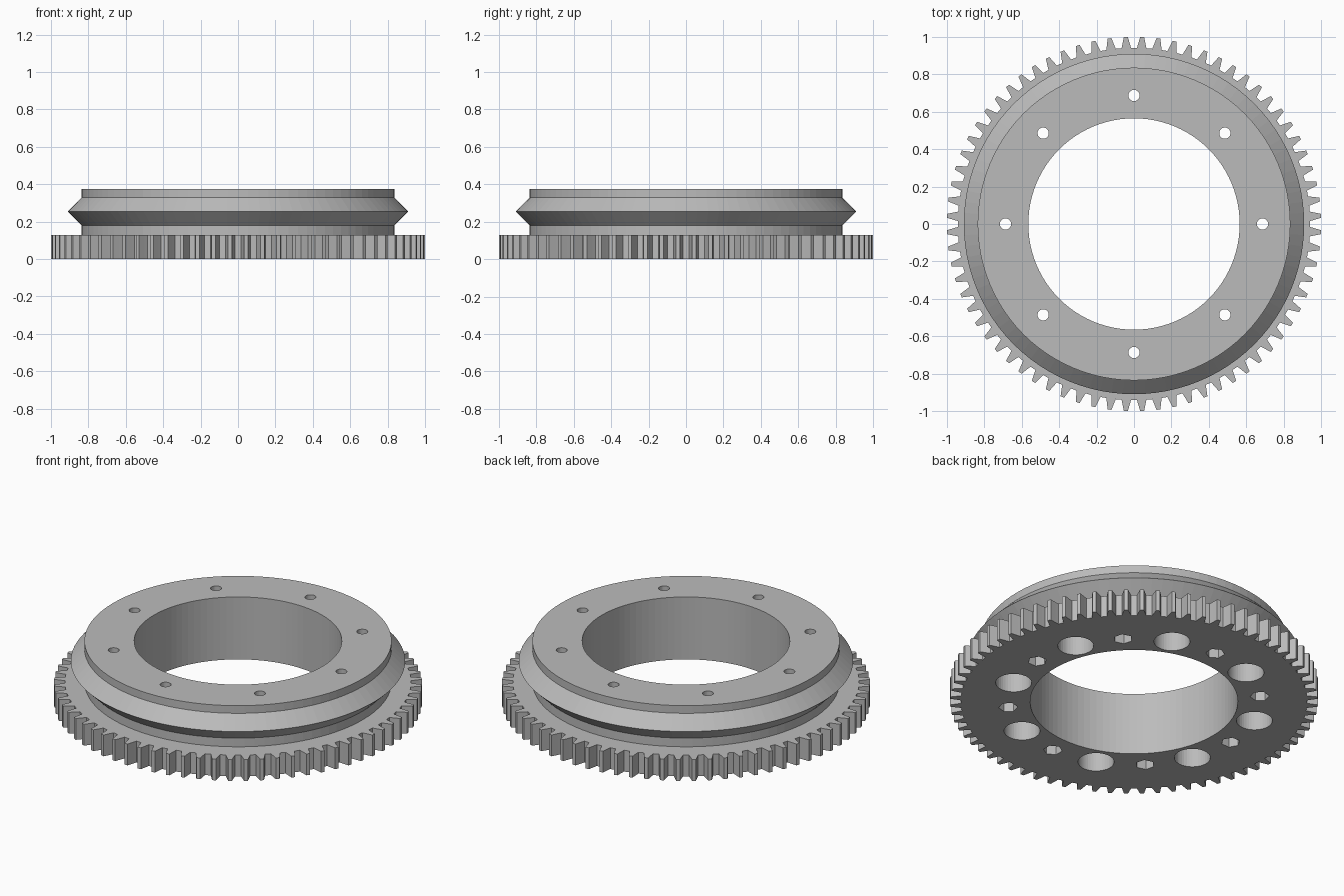
import bpy
import bmesh
from math import cos, sin, pi, tau

old = bpy.data.objects.get("Cube")
if old:
    bpy.data.objects.remove(old)

TEETH = 72
SEGMENTS = 96
BORE = 0.565
BOLT_CIRCLE = 0.687
GEAR_TOP = 0.128
TOP = 0.375

grey = bpy.data.materials.new("plain grey")
grey.use_nodes = True
grey.diffuse_color = (0.5, 0.5, 0.5, 1)
grey.node_tree.nodes["Principled BSDF"].inputs["Base Color"].default_value = (0.5, 0.5, 0.5, 1)


def add_object(name, bm):
    bmesh.ops.recalc_face_normals(bm, faces=bm.faces)
    mesh = bpy.data.meshes.new(name)
    bm.to_mesh(mesh)
    bm.free()
    mesh.materials.append(grey)
    obj = bpy.data.objects.new(name, mesh)
    bpy.context.collection.objects.link(obj)
    return obj


def circle(radius):
    return [(radius * cos(tau * i / SEGMENTS), radius * sin(tau * i / SEGMENTS))
            for i in range(SEGMENTS)]


def lathe(name, profile):
    """Revolve a closed (radius, height) profile about z."""
    bm = bmesh.new()
    rings = [[bm.verts.new((x, y, z)) for x, y in circle(r)] for r, z in profile]
    for a, b in zip(rings, rings[1:] + rings[:1]):
        for i in range(SEGMENTS):
            j = (i + 1) % SEGMENTS
            bm.faces.new((a[i], a[j], b[j], b[i]))
    return add_object(name, bm)


def prism(name, outline, z0, z1):
    """Extrude a closed outline upwards."""
    bm = bmesh.new()
    face = bm.faces.new([bm.verts.new((x, y, z0)) for x, y in outline])
    new = bmesh.ops.extrude_face_region(bm, geom=[face])["geom"]
    verts = [v for v in new if isinstance(v, bmesh.types.BMVert)]
    bmesh.ops.translate(bm, verts=verts, vec=(0, 0, z1 - z0))
    return add_object(name, bm)


def pockets(name, radius, sides, z0, z1, phase):
    """Eight prisms round the bolt circle, used as a cutter."""
    bm = bmesh.new()
    for k in range(8):
        a = tau * k / 8 + phase
        ring = [bm.verts.new((BOLT_CIRCLE * cos(a) + radius * cos(a + tau * i / sides),
                              BOLT_CIRCLE * sin(a) + radius * sin(a + tau * i / sides), z0))
                for i in range(sides)]
        face = bm.faces.new(ring)
        new = bmesh.ops.extrude_face_region(bm, geom=[face])["geom"]
        verts = [v for v in new if isinstance(v, bmesh.types.BMVert)]
        bmesh.ops.translate(bm, verts=verts, vec=(0, 0, z1 - z0))
    return add_object(name, bm)


def cut(obj, *cutters):
    for cutter in cutters:
        mod = obj.modifiers.new(cutter.name, "BOOLEAN")
        mod.operation = "DIFFERENCE"
        mod.solver = "EXACT"
        mod.object = cutter
        cutter.hide_render = True
        cutter.hide_set(True)


# V-edged bearing ring standing on the gear
ring = lathe("bearing_ring", [
    (BORE, GEAR_TOP), (0.836, GEAR_TOP), (0.836, 0.18), (0.91, 0.254),
    (0.836, 0.329), (0.836, TOP), (BORE, TOP)])

# Toothed base: each tooth is a tapered flank with a flat tip
tooth = [(-0.31, 0.942), (-0.24, 0.962), (-0.12, 1.001), (0.12, 1.001), (0.24, 0.962), (0.31, 0.942)]
outline = []
for k in range(TEETH):
    for step, r in tooth:
        a = tau * (k + 0.5 + step) / TEETH
        outline.append((r * cos(a), r * sin(a)))
gear = prism("gear_base", outline, 0, GEAR_TOP)

# Central bore, bolt holes, nut pockets and blind round pockets
bore = prism("bore_cutter", circle(BORE), -0.1, 0.5)
bolts = pockets("bolt_cutter", 0.03, 24, -0.1, 0.5, 0)
nuts = pockets("nut_cutter", 0.052, 6, -0.1, 0.1, 0)
rounds = pockets("round_pocket_cutter", 0.098, 40, -0.1, 0.32, pi / 8)
cut(gear, bore, bolts, nuts, rounds)
cut(ring, bolts, rounds)
